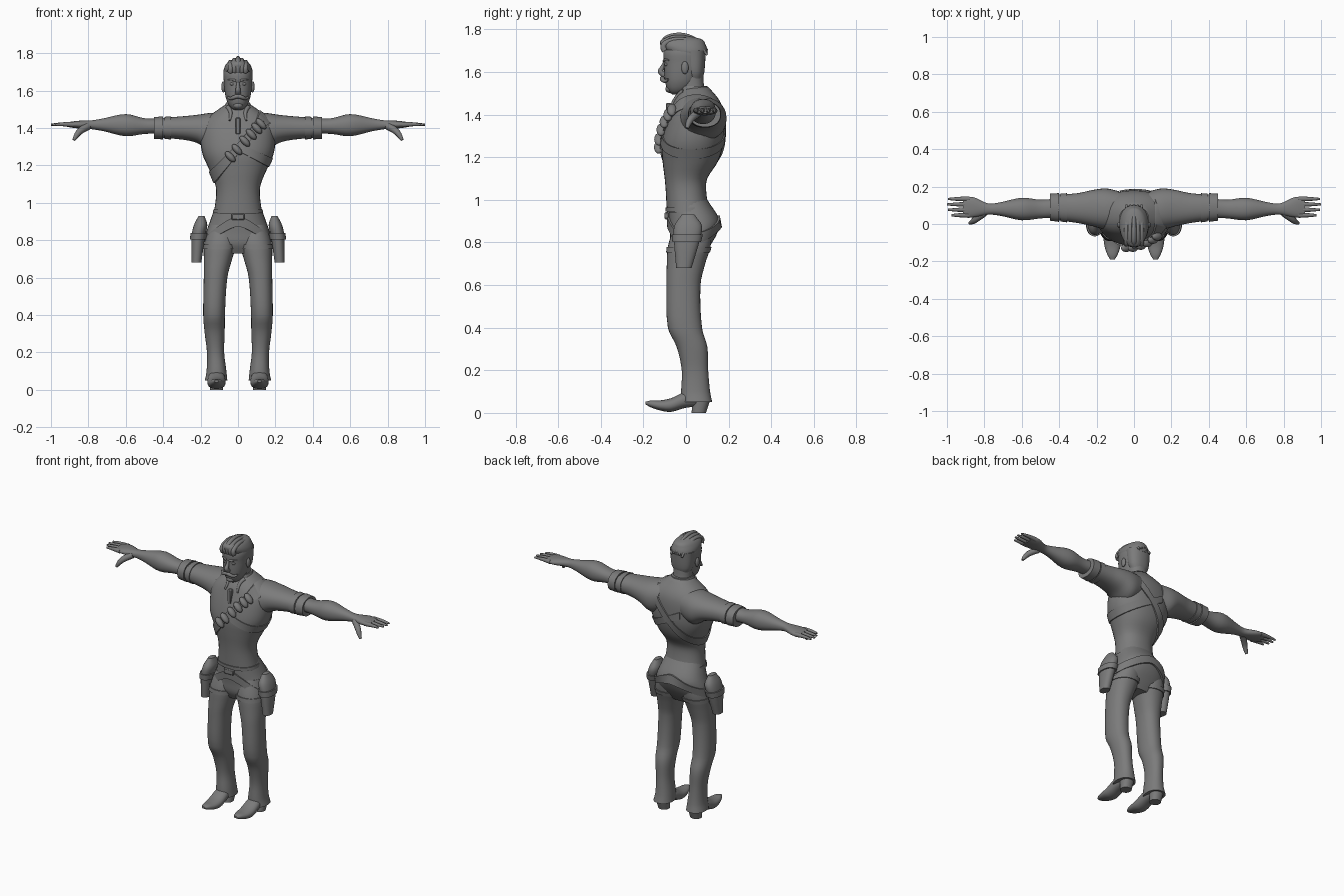
import bpy, bmesh, math
from mathutils import Vector

cube = bpy.data.objects.get("Cube")
if cube:
    bpy.data.objects.remove(cube, do_unlink=True)

shade = (.2, .2, .2, 1)
grey = bpy.data.materials.new("plain_grey")
grey.use_nodes = True
grey.diffuse_color = shade
grey.node_tree.nodes["Principled BSDF"].inputs["Base Color"].default_value = shade


def finish(obj, name):
    obj.name = obj.data.name = name
    obj.data.materials.clear()
    obj.data.materials.append(grey)
    bpy.ops.object.select_all(action='DESELECT')
    obj.select_set(True)
    bpy.context.view_layer.objects.active = obj
    bpy.ops.object.shade_smooth_by_angle(angle=math.radians(50))
    return obj


def centred(rows, middle=0):
    return [(row[0], middle, *row[1:]) for row in rows]


def sample(rows, t):
    """Smoothly interpolate (position, centre, centre, radius, radius) rows."""
    last = len(rows) - 1
    i = max([k for k in range(last) if rows[k][0] <= t], default=0)
    start, end = rows[i], rows[i + 1]
    gap = end[0] - start[0]
    u = min(max((t - start[0]) / gap, 0), 1)
    v = 1 - u

    def slope(k, column):
        before, after = rows[max(k - 1, 0)], rows[min(k + 1, last)]
        return (after[column] - before[column]) / (after[0] - before[0])
    return [start[c] * (1 + 2 * u) * v * v + end[c] * (1 + 2 * v) * u * u
            + gap * u * v * (slope(i, c) * v - slope(i + 1, c) * u)
            for c in range(1, len(start))]


def surface(rows, t, angle, axis='z', offset=0, side=1):
    """Point on a slightly squared elliptical body."""
    centre_a, centre_b, radius_a, radius_b = sample(rows, t)
    squared = lambda value: math.copysign(abs(value) ** .9, value)
    a = centre_a + (radius_a + offset) * squared(math.cos(angle))
    b = centre_b + (radius_b + offset) * squared(math.sin(angle))
    x, y, z = {'x': (t, a, b), 'y': (a, t, b), 'z': (a, b, t)}[axis]
    return Vector((x * side, y, z))


def skin(rings, name, closed=False):
    bm = bmesh.new()
    loops = [[bm.verts.new(point) for point in ring] for ring in rings]
    following = loops[1:] + loops[:1] if closed else loops[1:]
    for first, second in zip(loops, following):
        for j in range(len(first)):
            bm.faces.new((first[j - 1], first[j], second[j], second[j - 1]))
    if not closed:
        bm.faces.new(loops[0])
        bm.faces.new(loops[-1])
    bmesh.ops.recalc_face_normals(bm, faces=bm.faces)
    mesh = bpy.data.meshes.new(name)
    bm.to_mesh(mesh)
    bm.free()
    obj = bpy.data.objects.new(name, mesh)
    bpy.context.collection.objects.link(obj)
    finish(obj, name)


def loft(name, rows, axis='z', side=1, sides=32, steps=4):
    heights = [a[0] + (b[0] - a[0]) * k / steps for a, b in zip(rows, rows[1:]) for k in range(steps)]
    heights.append(rows[-1][0])
    skin([[surface(rows, t, math.tau * j / sides, axis, 0, side) for j in range(sides)]
          for t in heights], name)


def solve(rows, level, angle):
    """Height at which a body's side meets the surface z = level(point)."""
    low, high = rows[0][0], rows[-1][0]
    for _ in range(30):
        mid = (low + high) / 2
        if mid < level(surface(rows, mid, angle)):
            low = mid
        else:
            high = mid
    return low


def band(name, rows, level, width, thick, axis='z', side=1, begin=0, sweep=360, sides=72):
    """Strap that follows a lofted body, whole or part of the way round."""
    closed = sweep == 360
    rings = []
    for j in range(sides if closed else sides + 1):
        angle = math.radians(begin + sweep * j / sides)
        t = solve(rows, level, angle) if callable(level) else level
        rings.append([surface(rows, t + edge * width / 2, angle, axis, offset, side)
                      for edge, offset in ((-1, -.01), (-1, thick), (1, thick), (1, -.01))])
    skin(rings, name, closed)


def blob(name, location, scale, tilt=0):
    bpy.ops.mesh.primitive_uv_sphere_add(segments=20, ring_count=12, location=location, rotation=(0, tilt, 0))
    bpy.context.object.scale = scale
    finish(bpy.context.object, name)


def box(name, location, size):
    bpy.ops.mesh.primitive_cube_add(size=1, location=location)
    obj = bpy.context.object
    obj.scale = size
    bpy.ops.object.transform_apply(location=False, rotation=False, scale=True)
    finish(obj, name).modifiers.new("soft_edges", 'BEVEL').width = .005


def tube(name, points, radius, side=1):
    """Rounded strip along a path, thinning towards its end."""
    curve = bpy.data.curves.new(name, 'CURVE')
    curve.dimensions, curve.bevel_depth, curve.bevel_resolution = '3D', radius, 3
    curve.use_fill_caps = True
    spline = curve.splines.new('NURBS')
    spline.points.add(len(points) - 1)
    spline.use_endpoint_u, spline.order_u = True, 3
    for k, (x, y, z) in enumerate(points):
        spline.points[k].co = (x * side, y, z, 1)
        spline.points[k].radius = 1 - .6 * (k / (len(points) - 1)) ** 2
    obj = bpy.data.objects.new(name, curve)
    bpy.context.collection.objects.link(obj)
    bpy.ops.object.select_all(action='DESELECT')
    obj.select_set(True)
    bpy.context.view_layer.objects.active = obj
    bpy.ops.object.convert(target='MESH')
    finish(bpy.context.object, name)


# Torso and hips
torso = centred([(.94, .01, .13, .1), (1.04, 0, .117, .095), (1.1, 0, .122, .1), (1.18, .02, .155, .13),
                 (1.26, .03, .19, .145), (1.34, .04, .2, .14), (1.42, .05, .19, .125),
                 (1.47, .05, .145, .105), (1.53, .045, .06, .06)])
hips = centred([(.73, .015, .12, .06), (.78, .02, .17, .09), (.84, .035, .17, .11),
                (.9, .04, .15, .12), (1, .01, .115, .09)])
loft("shirt_torso", torso)
loft("trouser_hips", hips)
band("shirt_hem", torso, .955, .02, .005)


def belt_line(point):
    droop = .11 if point.y < .03 else .08
    return .9 - droop * min(abs(point.x) / .17, 1) ** 1.5


band("gun_belt", hips, belt_line, .055, .01)
box("belt_buckle", (0, -.09, .925), (.07, .02, .035))
box("shirt_placket", (0, -.08, 1.41), (.025, .03, .09))

# Bandolier with cartridges, and side harness
sash = lambda point: 1.29 + 1.15 * point.x
band("bandolier", torso, sash, .06, .008)
band("side_harness", torso, lambda point: 1.3 - point.x / 2, .045, .006, begin=-85, sweep=195)
for degrees in range(-100, -50, 9):
    angle = math.radians(degrees)
    spot = surface(torso, solve(torso, sash, angle), angle, offset=.015)
    blob("cartridge", spot, (.018, .022, .036), -.75)

# Neck, collar and head
loft("neck", centred([(1.44, .05, .07, .065), (1.52, .03, .058, .057), (1.6, .025, .058, .055)]))
loft("collar", centred([(1.48, .04, .085, .08), (1.535, .035, .064, .064)]))
loft("head", centred([(1.495, -.045, .015, .02), (1.505, -.04, .034, .038), (1.53, -.03, .053, .062),
                      (1.57, -.02, .067, .08), (1.64, -.01, .075, .093), (1.71, -.01, .073, .09),
                      (1.76, -.01, .02, .03)]))
tube("nose", [(0, -.1, 1.585), (0, -.125, 1.6), (0, -.11, 1.62), (0, -.1, 1.65)], .015)
blob("chin", (0, -.077, 1.52), (.026, .02, .018))

# Swept-back hair
loft("hair_top", centred([(1.68, .01, .074, .083), (1.7, 0, .078, .1), (1.73, -.015, .07, .106),
                          (1.755, -.02, .05, .09), (1.773, -.03, .01, .02)]))
loft("hair_back", centred([(1.56, .04, .05, .035), (1.6, .04, .068, .046), (1.7, .035, .078, .058)]))
for k in range(-2, 3):
    x, drop = k * .02, abs(k) * .01
    tube("hair_lock", [(x, -.1, 1.7), (x, -.12, 1.75 - drop), (x, -.03, 1.78 - drop),
                       (x, .06, 1.75 - drop), (x, .1, 1.7 - drop)], .015)

# Profiles of the paired limbs
sleeve = [(.08, .075, 1.39, .1, .09), (.15, .08, 1.38, .11, .1), (.22, .085, 1.395, .097, .075),
          (.3, .085, 1.4, .08, .062), (.45, .09, 1.4, .064, .05)]
forearm = [(.42, .085, 1.41, .05, .04), (.5, .08, 1.41, .05, .042), (.6, .08, 1.415, .06, .059),
           (.72, .08, 1.417, .035, .034), (.78, .08, 1.417, .03, .024), (.86, .09, 1.418, .054, .02),
           (.915, .09, 1.418, .052, .012)]
leg = [(.05, .117, .05, .06, .073), (.1, .115, .045, .053, .068), (.2, .12, .042, .046, .062),
       (.31, .125, .028, .054, .072), (.4, .128, -.005, .058, .08), (.6, .12, -.012, .063, .08),
       (.7, .107, 0, .076, .09), (.78, .095, .015, .086, .1), (.88, .085, .035, .07, .09)]
holster = [(.68, .222, -.01, .026, .036), (.82, .212, .005, .036, .062), (.88, .2, .01, .036, .064),
           (.93, .195, .01, .016, .03)]
stance = .115
shoe = centred([(-.19, .046, .012, .006), (-.165, .042, .027, .016), (-.12, .035, .042, .024),
                (-.07, .037, .048, .032), (0, .062, .045, .038), (.1, .07, .032, .035)], stance)
heel = centred([(0, .06, .034, .034), (.05, .07, .04, .04)], stance)

for side, tag in ((1, "left_"), (-1, "right_")):
    # Arm and hand
    loft(tag + "sleeve", sleeve, 'x', side)
    band(tag + "rolled_cuff", sleeve, .425, .05, .008, 'x', side)
    band(tag + "cuff_fold", sleeve, .375, .035, .005, 'x', side)
    loft(tag + "forearm_and_palm", forearm, 'x', side)
    for k in range(4):
        y = .047 + .029 * k
        tip = 1 - .006 * (k - 2) ** 2
        tube(tag + "finger", [(.88, y, 1.418), (.94, y, 1.422), (tip, y, 1.417)], .014, side)
    tube(tag + "thumb", [(.8, .06, 1.41), (.84, .03, 1.39), (.865, .01, 1.36), (.878, .005, 1.335)], .02, side)

    # Leg and shoe
    loft(tag + "trouser_leg", leg, 'z', side)
    band(tag + "thigh_strap", leg, .765, .025, .005, 'z', side)
    loft(tag + "shoe", shoe, 'y', side)
    loft(tag + "shoe_heel", heel, 'z', side)

    # Holster
    loft(tag + "holster", holster, 'z', side)
    band(tag + "holster_band", holster, .82, .035, .008, 'z', side)

    # Face details and collar points
    blob(tag + "ear", (side * .078, -.005, 1.62), (.011, .017, .03))
    blob(tag + "eye", (side * .03, -.092, 1.635), (.014, .009, .008))
    tube(tag + "eyebrow", [(.012, -.103, 1.652), (.034, -.1, 1.662), (.056, -.08, 1.655)], .007, side)
    tube(tag + "moustache", [(0, -.11, 1.57), (.02, -.115, 1.566), (.042, -.095, 1.553), (.056, -.085, 1.567)],
         .012, side)
    tube(tag + "collar_point", [(.055, -.01, 1.51), (.03, -.045, 1.49), (.045, -.07, 1.44)], .013, side)
